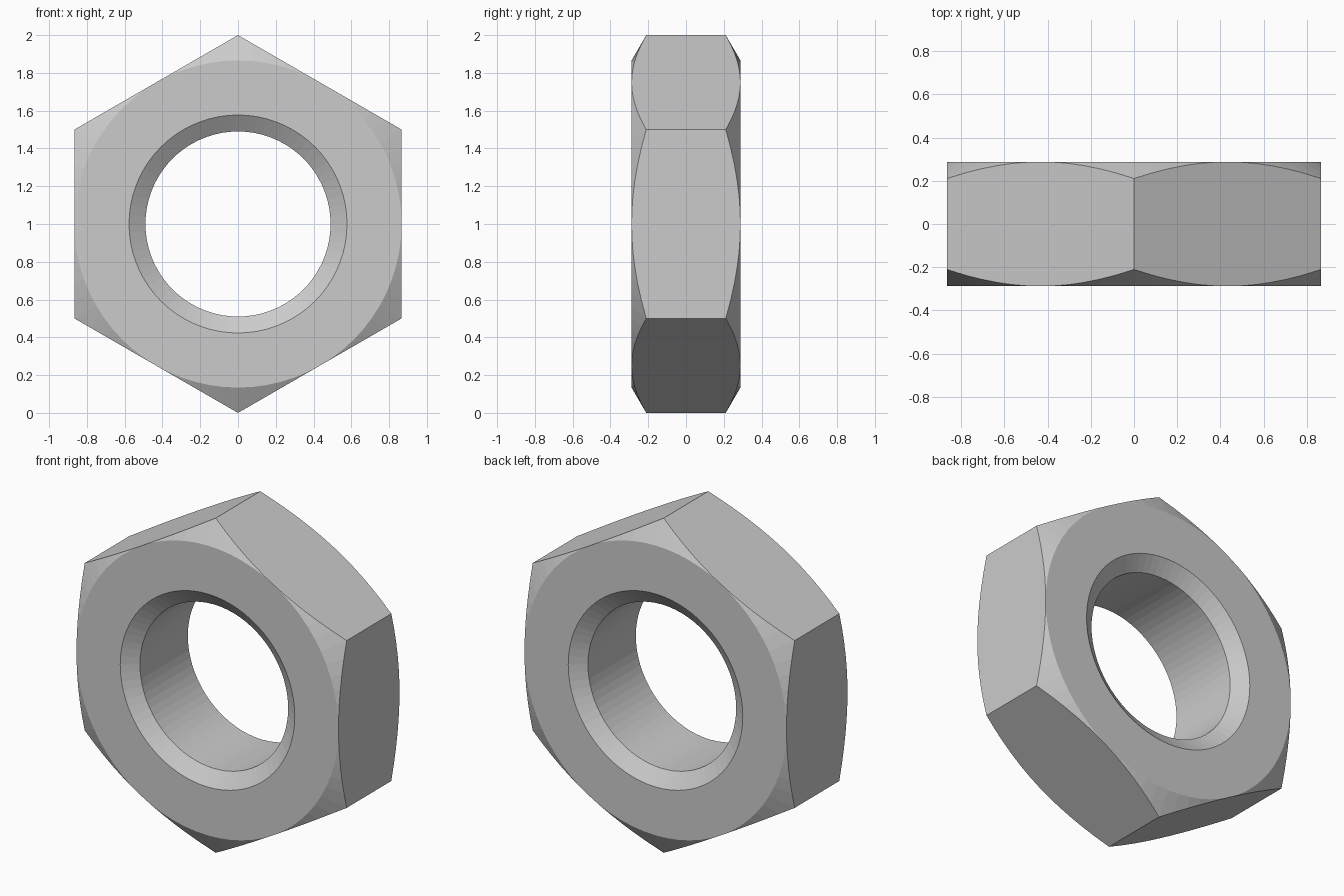
import bpy, bmesh
from math import sin, cos, pi, sqrt, tan, radians

if "Cube" in bpy.data.objects:
    bpy.data.objects.remove(bpy.data.objects["Cube"])

SEGMENTS = 72                # multiple of 12, so corners and flat centres get vertices
FLAT = sqrt(3) / 2           # distance from the axis to each hexagon flat
HALF = 0.288                 # half thickness
BORE, RIM, SINK = 0.49, 0.577, 0.062


def section(angle):
    """Closed radial section of the nut as (radius, y) points at an angle."""
    # corner-up hexagon radius, trimmed by a 30 degree cone
    local = (angle + pi / 6) % (pi / 3) - pi / 6
    r = FLAT / cos(local)
    edge = HALF - (r - FLAT) * tan(radians(30))
    front = [(BORE, -HALF + SINK), (RIM, -HALF), (FLAT, -HALF), (r, -edge)]
    return front + [(a, -y) for a, y in reversed(front)]


# Sweep the varying section around the y axis
bm = bmesh.new()
rings = []
for i in range(SEGMENTS):
    a = 2 * pi * i / SEGMENTS
    rings.append([bm.verts.new((r * cos(a), y, 1 + r * sin(a)))
                  for r, y in section(a)])
for i, ring in enumerate(rings):
    nxt = rings[(i + 1) % SEGMENTS]
    for j in range(len(ring)):
        k = (j + 1) % len(ring)
        bm.faces.new((ring[j], ring[k], nxt[k], nxt[j]))

# The chamfer vanishes at the middle of each flat
bmesh.ops.remove_doubles(bm, verts=bm.verts, dist=1e-5)
bmesh.ops.recalc_face_normals(bm, faces=bm.faces)

mesh = bpy.data.meshes.new("hex_nut")
bm.to_mesh(mesh)
bm.free()
nut = bpy.data.objects.new("hex_nut", mesh)
bpy.context.collection.objects.link(nut)
